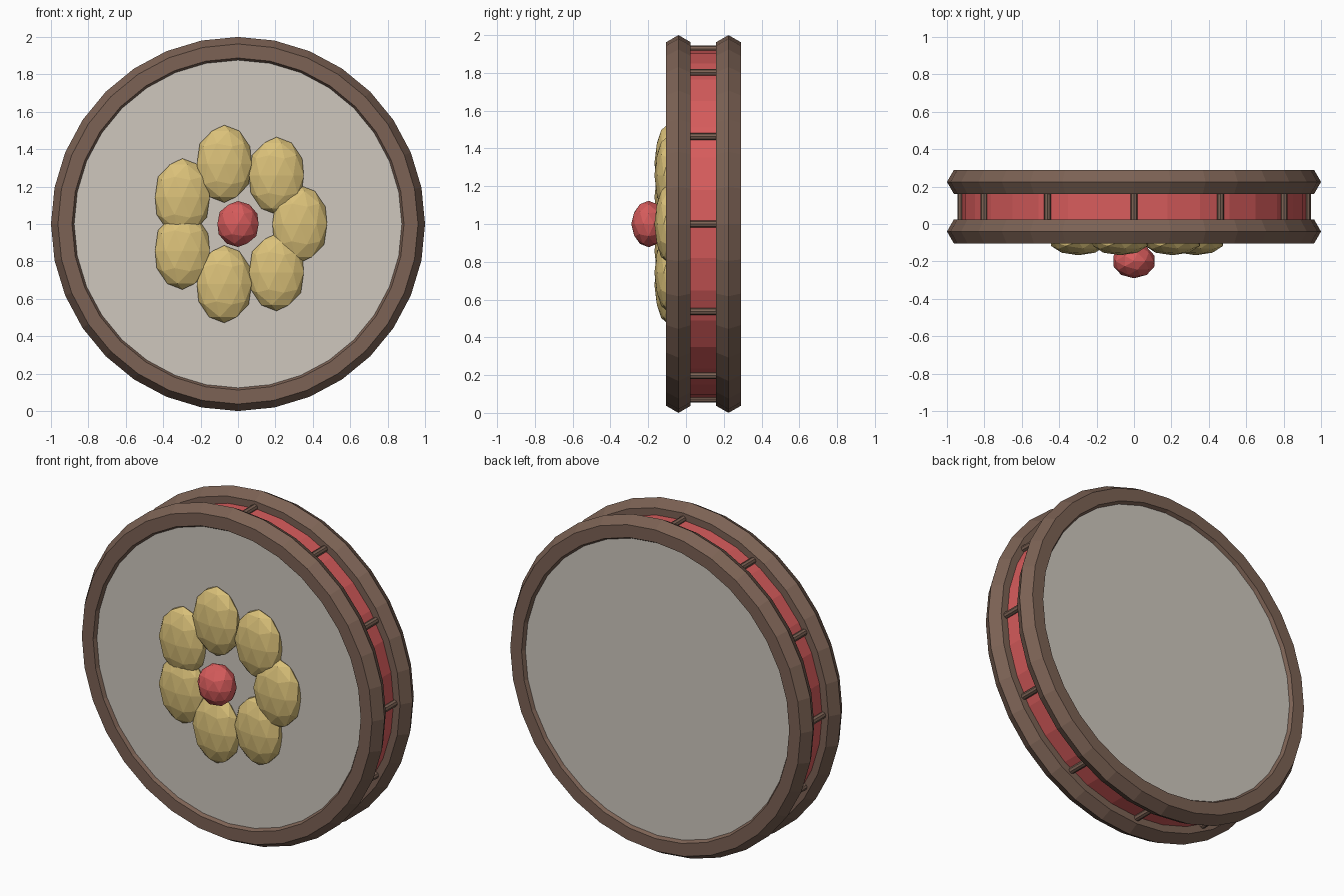
import bpy, bmesh, math
from mathutils import Matrix, Vector

if "Cube" in bpy.data.objects:
    bpy.data.objects.remove(bpy.data.objects["Cube"])

SEG = 32
CZ = 1.0


def material(name, rgb):
    m = bpy.data.materials.new(name)
    m.diffuse_color = (*rgb, 1.0)
    m.use_nodes = True
    m.node_tree.nodes["Principled BSDF"].inputs["Base Color"].default_value = m.diffuse_color
    return m


brown = material("brown wood", (0.20, 0.122, 0.089))
red = material("red", (0.68, 0.107, 0.107))
yellow = material("yellow", (0.70, 0.53, 0.19))
skin = material("pale skin", (0.62, 0.575, 0.515))


def make(name, bm, mat):
    bmesh.ops.recalc_face_normals(bm, faces=bm.faces)
    me = bpy.data.meshes.new(name)
    bm.to_mesh(me)
    bm.free()
    me.materials.append(mat)
    ob = bpy.data.objects.new(name, me)
    bpy.context.collection.objects.link(ob)
    return ob


def lathe(name, profile, mat, closed):
    """Spin (radius, y) points around the drum's y axis."""
    bm = bmesh.new()
    rows = []
    for i in range(SEG):
        a = 2 * math.pi * i / SEG
        rows.append([bm.verts.new((r * math.cos(a), y, CZ + r * math.sin(a)))
                     for r, y in profile])
    n = len(profile)
    for i in range(SEG):
        p, q = rows[i], rows[(i + 1) % SEG]
        for j in range(n if closed else n - 1):
            k = (j + 1) % n
            bm.faces.new((p[j], p[k], q[k], q[j]))
    if not closed:
        bm.faces.new([r[0] for r in rows])
        bm.faces.new([r[-1] for r in rows])
    return make(name, bm, mat)


def pebble(name, centre, half, mat):
    """Faceted ellipsoid scaled to the given half sizes."""
    bm = bmesh.new()
    bmesh.ops.create_icosphere(bm, subdivisions=2, radius=1)
    ext = [max(abs(v.co[i]) for v in bm.verts) for i in range(3)]
    for v in bm.verts:
        v.co = Vector(centre[i] + v.co[i] * half[i] / ext[i] for i in range(3))
    return make(name, bm, mat)


# Hexagonal-section rims, front and back
for name, y in (("front_rim", -0.04), ("back_rim", 0.225)):
    section = [(0.925 + 0.075 * math.cos(math.radians(60 * k)),
                y + 0.075 * math.sin(math.radians(60 * k))) for k in range(6)]
    lathe(name, section, brown, True)

# Red drum body and the two skins
lathe("drum_body", [(0.92, -0.03), (0.92, 0.215)], red, False)
lathe("front_skin", [(0.885, -0.085), (0.885, -0.04)], skin, False)
lathe("back_skin", [(0.885, 0.225), (0.885, 0.27)], skin, False)

# Twelve rods joining the rims
for i in range(12):
    a = math.radians(30 * i)
    bm = bmesh.new()
    bmesh.ops.create_cone(bm, cap_ends=True, segments=8, radius1=0.019,
                          radius2=0.019, depth=0.17)
    bm.transform(Matrix.Translation((0.926 * math.cos(a), 0.0925,
                                     CZ + 0.926 * math.sin(a)))
                 @ Matrix.Rotation(math.pi / 2, 4, 'X'))
    make(f"rod_{i + 1}", bm, brown)

# Flower on the front skin
for i in range(7):
    a = 2 * math.pi * i / 7
    pebble(f"petal_{i + 1}",
           (0.33 * math.cos(a), -0.095, CZ + 0.33 * math.sin(a)),
           (0.146, 0.072, 0.207), yellow)
pebble("flower_centre", (0, -0.198, CZ), (0.11, 0.092, 0.123), red)
